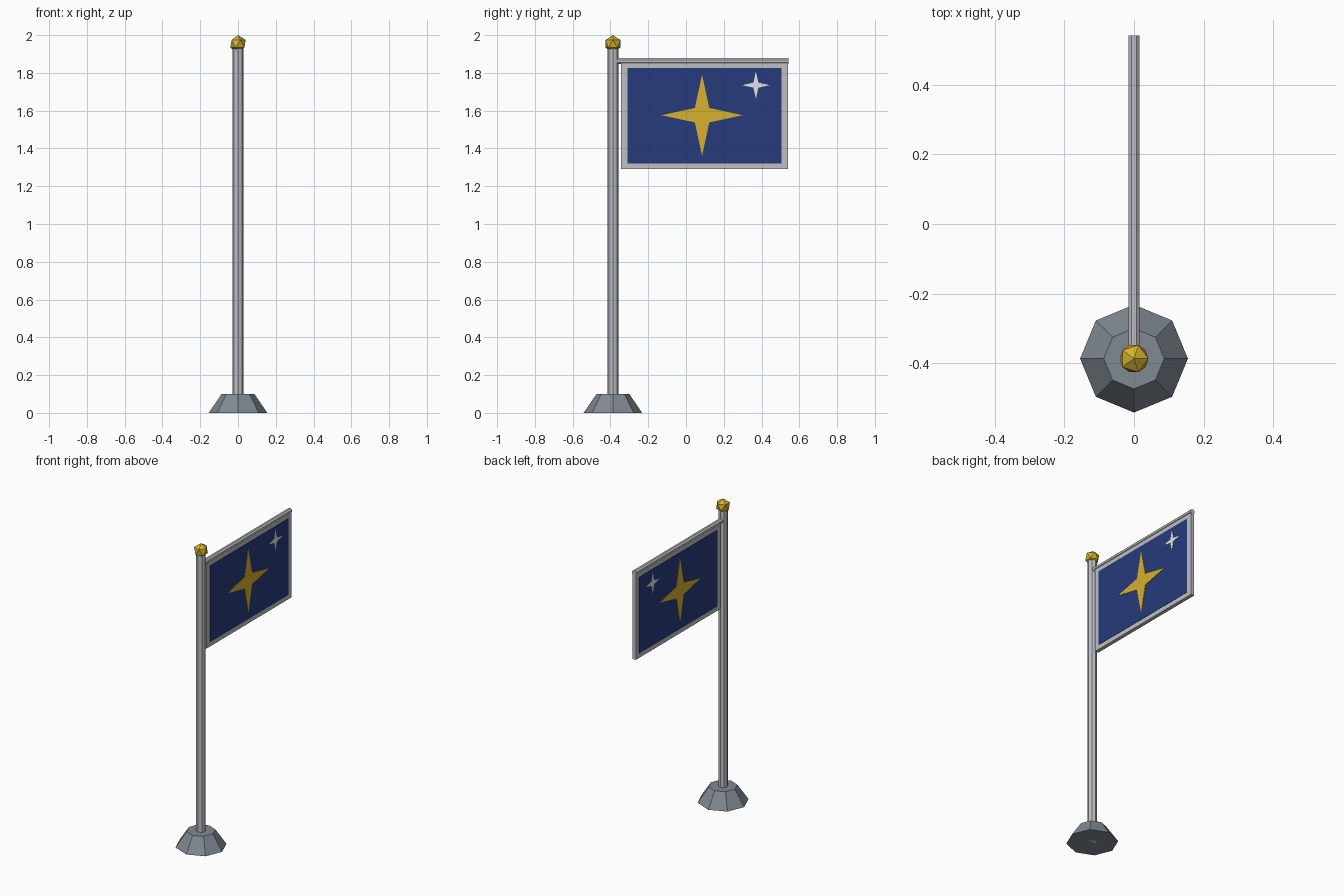
import bpy, bmesh, math
from mathutils import Matrix

cube = bpy.data.objects.get("Cube")
if cube:
    bpy.data.objects.remove(cube, do_unlink=True)


def material(name, rgb):
    m = bpy.data.materials.new(name)
    m.use_nodes = True
    m.diffuse_color = (*rgb, 1)
    m.node_tree.nodes["Principled BSDF"].inputs["Base Color"].default_value = (*rgb, 1)
    return m


steel = material("light steel", (0.52, 0.53, 0.56))
stone = material("grey base", (0.22, 0.25, 0.29))
gold = material("gold", (0.67, 0.44, 0.025))
navy = material("navy blue", (0.02, 0.043, 0.20))
silver = material("pale silver", (0.78, 0.79, 0.82))


def finish(name, bm, mat):
    bmesh.ops.recalc_face_normals(bm, faces=bm.faces)
    mesh = bpy.data.meshes.new(name)
    bm.to_mesh(mesh)
    bm.free()
    mesh.materials.append(mat)
    obj = bpy.data.objects.new(name, mesh)
    bpy.context.collection.objects.link(obj)
    return obj


def cone(name, r1, r2, depth, loc, mat, rot=Matrix(), turn=0):
    bm = bmesh.new()
    bmesh.ops.create_cone(bm, cap_ends=True, segments=8, radius1=r1, radius2=r2, depth=depth,
                          matrix=Matrix.Translation(loc) @ rot @ Matrix.Rotation(turn, 4, "Z"))
    return finish(name, bm, mat)


def slab(name, outline, half, mat):
    """Extrude a (y, z) outline symmetrically along x."""
    bm = bmesh.new()
    face = bm.faces.new([bm.verts.new((-half, y, z)) for y, z in outline])
    ext = bmesh.ops.extrude_face_region(bm, geom=[face])["geom"]
    bmesh.ops.translate(bm, vec=(2 * half, 0, 0),
                        verts=[v for v in ext if isinstance(v, bmesh.types.BMVert)])
    return finish(name, bm, mat)


def rectangle(y0, y1, z0, z1):
    return [(y0, z0), (y1, z0), (y1, z1), (y0, z1)]


def star(cy, cz, outer, inner):
    points = []
    for i in range(8):
        r = inner if i % 2 else outer
        a = i * math.pi / 4
        points.append((cy + r * math.cos(a), cz + r * math.sin(a)))
    return points


POLE_Y = -0.387

# Base, pole and finial
cone("base", 0.155, 0.087, 0.10, (0, POLE_Y, 0.05), stone)
cone("pole", 0.029, 0.029, 1.93, (0, POLE_Y, 0.965), steel)
bm = bmesh.new()
bmesh.ops.create_icosphere(bm, subdivisions=1, radius=0.046,
                           matrix=Matrix.Translation((0, POLE_Y, 1.954)))
finish("finial", bm, gold)

# Crossbar carrying the banner
cone("crossbar", 0.017, 0.017, 0.929, (0, 0.0775, 1.862), steel,
     Matrix.Rotation(math.pi / 2, 4, "X"), math.pi / 8)

# Banner: border, field and emblems on both sides
slab("banner_border", rectangle(-0.345, 0.541, 1.29, 1.855), 0.012, steel)
slab("banner_field", rectangle(-0.31, 0.506, 1.32, 1.825), 0.014, navy)
slab("large_star", star(0.085, 1.576, 0.215, 0.054), 0.0165, gold)
slab("small_star", star(0.37, 1.735, 0.073, 0.019), 0.0165, silver)
